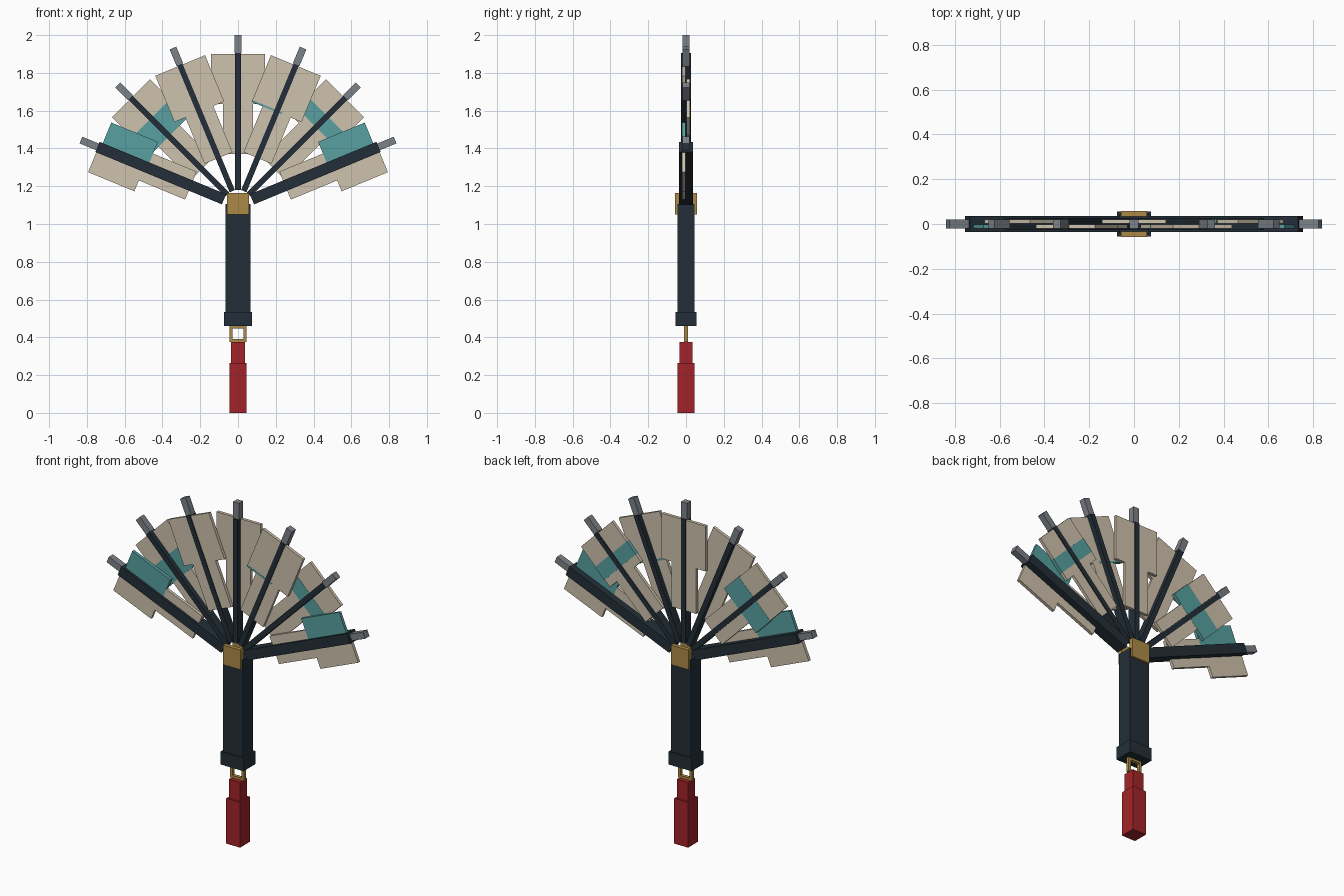
import bpy, bmesh, math
from mathutils import Vector

cube = bpy.data.objects.get("Cube")
if cube:
    bpy.data.objects.remove(cube, do_unlink=True)


def material(name, srgb):
    lin = [((c / 255 + 0.055) / 1.055) ** 2.4 for c in srgb] + [1.0]
    m = bpy.data.materials.new(name)
    m.use_nodes = True
    m.diffuse_color = lin
    m.node_tree.nodes["Principled BSDF"].inputs["Base Color"].default_value = lin
    return m


NAVY = material("dark navy", (35, 47, 56))
BEIGE = material("parchment", (207, 194, 174))
TEAL = material("teal", (88, 160, 160))
GOLD = material("brass", (172, 138, 70))
STEEL = material("steel grey", (124, 130, 136))
RED = material("tassel red", (162, 36, 40))

PIVOT = 1.10  # height of the point all blades fan out from


def plate(name, pts, y0, y1, mat, angle=0.0, base=0.0):
    """Extrude a profile of (across, along) points in y, turned about the pivot."""
    bm = bmesh.new()
    s, c = math.sin(angle), math.cos(angle)
    verts = [bm.verts.new((r * s + t * c, y0, base + r * c - t * s)) for t, r in pts]
    face = bm.faces.new(verts)
    out = bmesh.ops.extrude_face_region(bm, geom=[face])
    moved = [g for g in out["geom"] if isinstance(g, bmesh.types.BMVert)]
    bmesh.ops.translate(bm, verts=moved, vec=Vector((0, y1 - y0, 0)))
    bmesh.ops.recalc_face_normals(bm, faces=bm.faces)
    mesh = bpy.data.meshes.new(name)
    bm.to_mesh(mesh)
    bm.free()
    mesh.materials.append(mat)
    ob = bpy.data.objects.new(name, mesh)
    bpy.context.collection.objects.link(ob)
    return ob


def rect(t0, t1, r0, r1):
    return [(t0, r0), (t1, r0), (t1, r1), (t0, r1)]


def box(name, hx, hy, z0, z1, mat):
    return plate(name, rect(-hx, hx, z0, z1), -hy, hy, mat)


# Tassel, ring and handle
box("tassel_skirt", 0.045, 0.045, 0.0, 0.265, RED)
box("tassel_knot", 0.036, 0.034, 0.265, 0.375, RED)
for side, x in (("right", -0.0375), ("left", 0.0375)):
    plate("ring_side_" + side, rect(x - 0.0075, x + 0.0075, 0.375, 0.46), -0.01, 0.01, GOLD)
box("ring_bottom", 0.03, 0.01, 0.375, 0.39, GOLD)
box("ring_top", 0.03, 0.01, 0.447, 0.46, GOLD)
box("handle_collar", 0.075, 0.056, 0.46, 0.535, NAVY)
box("handle", 0.065, 0.045, 0.535, 1.105, NAVY)

# Brass pivot plates on both faces
for side, s in (("front", -1), ("back", 1)):
    y0, y1 = sorted((s * 0.034, s * 0.058))
    plate("pivot_plate_" + side, rect(-0.058, 0.058, 1.05, 1.165), y0, y1, GOLD)

# Fan: seven blades, alternate leaves set forward and back
W, N = 0.1425, 0.08  # half widths of the outer and inner leaf
FULL = [(-W, 0.8), (W, 0.8), (W, 0.535), (N, 0.535),
        (N, 0.27), (-N, 0.27), (-N, 0.535), (-W, 0.535)]
OUTER = [(0, 0.8), (W, 0.8), (W, 0.535), (N, 0.535),
         (N, 0.27), (-N, 0.27), (-N, 0.52), (0, 0.52)]
FRONT, BACK = (-0.021, -0.003), (0.003, 0.021)

for i in range(-3, 4):
    a = math.radians(22.5 * i)
    s = -1 if i < 0 else 1
    end = abs(i) == 3
    y0, y1 = FRONT if i % 2 else BACK
    tag = "_%d" % (i + 4)

    # Leaf
    pts = [(s * t, r) for t, r in (OUTER if end else FULL)]
    plate("leaf" + tag, pts, y0, y1, BEIGE, a, PIVOT)

    # Teal pattern
    if end:
        plate("teal_leaf" + tag, rect(-s * 0.147, 0, 0.52, 0.787), y0, y1, TEAL, a, PIVOT)
    elif abs(i) == 2:
        r0, r1 = (0.516, 0.65) if i < 0 else (0.583, 0.668)
        plate("teal_band" + tag, rect(-0.146, 0.146, r0, r1), y0 - 0.001, y1 + 0.001,
              TEAL, a, PIVOT)
    elif i == 1:
        plate("teal_line" + tag, rect(-0.143, 0.03, 0.533, 0.543), y0 - 0.001, y1 + 0.001,
              TEAL, a, PIVOT)

    # Rib (wide guard at both ends) and its metal tip
    w, d = (0.029, 0.036) if end else (0.015, 0.026)
    plate(("guard" if end else "rib") + tag, rect(-w, w, 0.08, 0.805), -d, d, NAVY, a, PIVOT)
    plate("tip" + tag, rect(-0.019, 0.019, 0.805, 0.9), -0.019, 0.019, STEEL, a, PIVOT)
